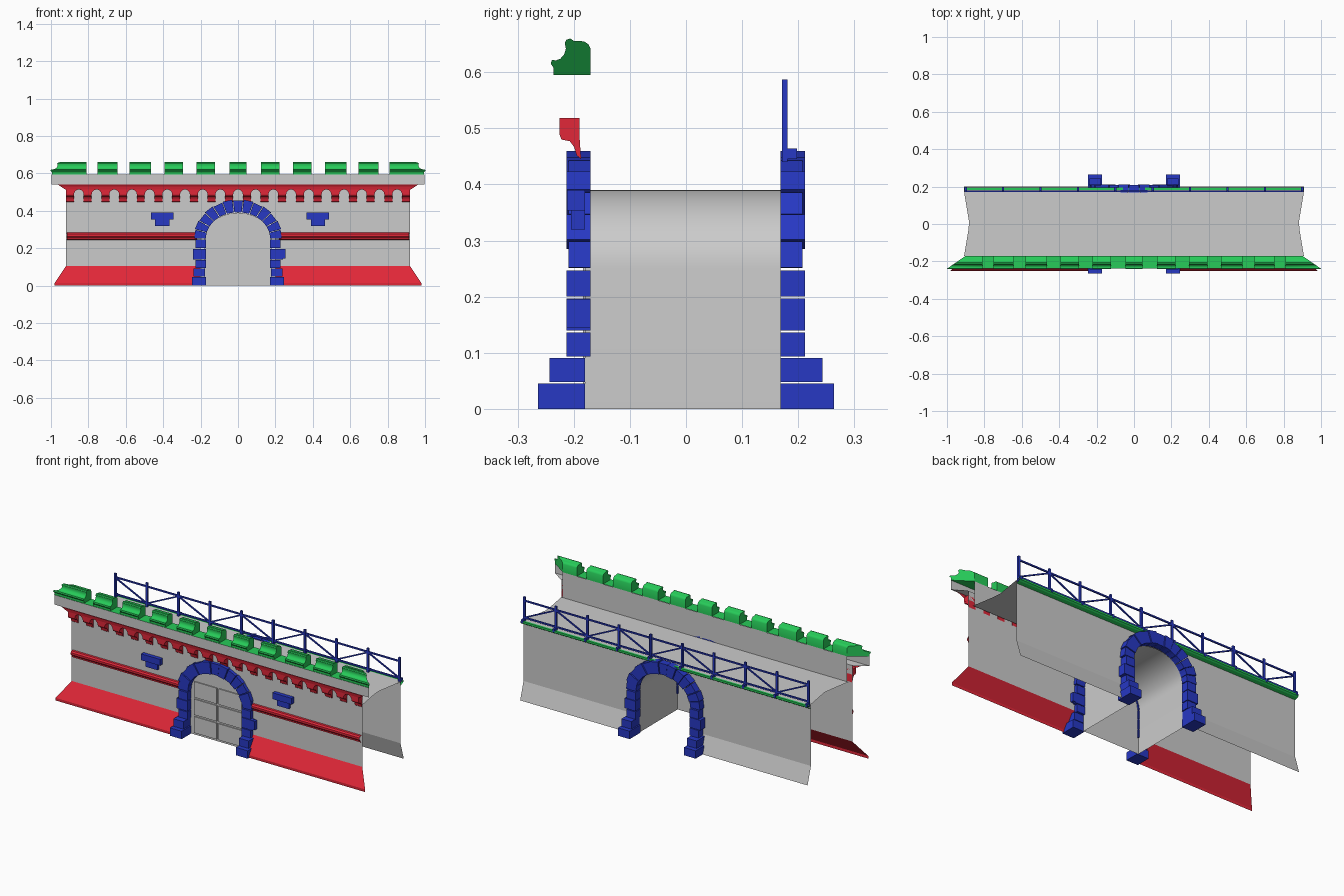
import bpy, bmesh
from math import sin, cos, pi
from mathutils import Vector

if "Cube" in bpy.data.objects:
    bpy.data.objects.remove(bpy.data.objects["Cube"])

COLORS = {"red": (0.75, 0.02, 0.04, 1), "green": (0.02, 0.6, 0.1, 1), "blue": (0.02, 0.04, 0.55, 1)}
MATS = {}
for key, col in COLORS.items():
    MATS[key] = bpy.data.materials.new(key + "_paint")
    MATS[key].diffuse_color = col


class Part:
    """Collects several pieces into one named mesh."""
    def __init__(self, name, color=None):
        self.name, self.color, self.bm = name, color, bmesh.new()

    def face(self, pts):
        self.bm.faces.new([self.bm.verts.new(p) for p in pts])

    def loft(self, a, b, closed=True):
        va = [self.bm.verts.new(p) for p in a]
        vb = [self.bm.verts.new(p) for p in b]
        n = len(a)
        for i in range(n if closed else n - 1):
            j = (i + 1) % n
            self.bm.faces.new((va[i], va[j], vb[j], vb[i]))
        if closed:
            self.bm.faces.new(va)
            self.bm.faces.new(vb[::-1])

    def along_x(self, prof, xa, xb, closed=True):
        """Sweep a (y, z) profile; ends may be numbers or functions of (y, z) for mitres."""
        fa = xa if callable(xa) else lambda y, z: xa
        fb = xb if callable(xb) else lambda y, z: xb
        self.loft([(fa(y, z), y, z) for y, z in prof], [(fb(y, z), y, z) for y, z in prof], closed)

    def along_y(self, prof, ya, yb, closed=True):
        self.loft([(x, ya, z) for x, z in prof], [(x, yb, z) for x, z in prof], closed)

    def box(self, x0, x1, y0, y1, z0, z1):
        self.along_y([(x0, z0), (x1, z0), (x1, z1), (x0, z1)], y0, y1)

    def bar(self, a, b, w):
        """Square bar between two points in the railing plane."""
        a, b = Vector(a), Vector(b)
        s = Vector((0, 1, 0)).cross((b - a).normalized()) * w / 2
        t = Vector((0, w / 2, 0))
        ring = [s + t, s - t, -s - t, -s + t]
        self.loft([a + r for r in ring], [b + r for r in ring])

    def done(self, smooth=False):
        bmesh.ops.recalc_face_normals(self.bm, faces=self.bm.faces)
        me = bpy.data.meshes.new(self.name)
        self.bm.to_mesh(me)
        self.bm.free()
        ob = bpy.data.objects.new(self.name, me)
        bpy.context.collection.objects.link(ob)
        if self.color:
            me.materials.append(MATS[self.color])
        if smooth:
            bpy.context.view_layer.objects.active = ob
            ob.select_set(True)
            bpy.ops.object.shade_smooth_by_angle(angle=0.6)
            ob.select_set(False)


def arch(rx, rz, cz, z0, n=20):
    """Arched opening outline in (x, z), left foot to right foot."""
    return [(-rx, z0)] + [(-rx * cos(pi * i / n), cz + rz * sin(pi * i / n)) for i in range(n + 1)] + [(rx, z0)]


# front and back walls, pierced by the gateway
def wall(name, y, z0, z1, half):
    p = Part(name)
    pts = [(-half, z0)] + arch(0.2, 0.165, 0.25, z0) + [(half, z0), (half, z1), (-half, z1)]
    p.face([(x, y, z) for x, z in pts])
    return p

wall("front_wall", -0.19, 0.105, 0.54, 0.92).done()
back = wall("back_wall", 0.17, 0.1, 0.45, 0.91)
base = Part("front_sloped_base", "red")
course = Part("string_course", "red")
bead = [(-0.19, 0.245), (-0.2, 0.248), (-0.2, 0.256), (-0.207, 0.264), (-0.207, 0.275), (-0.2, 0.283), (-0.19, 0.285)]
for s in (-1, 1):
    back.along_x([(0.17, 0.1), (0.2, 0.0)], s * 0.2, s * 0.91, False)
    base.along_x([(-0.19, 0.105), (-0.25, 0.015), (-0.25, 0)], s * 0.2,
                 lambda y, z: s * (0.92 + (-0.19 - y)), False)
    course.along_x(bead, s * 0.22, s * 0.915, False)
back.done()
base.done()
course.done(True)

# walkway with slightly hollowed ends
deck = Part("walkway")
ys = [-0.17 + 0.36 * i / 8 for i in range(9)]
ex = lambda y: 0.88 + 0.03 * min(1, abs(y) / 0.18)
deck.face([(ex(y), y, 0.45) for y in ys] + [(-ex(y), y, 0.45) for y in reversed(ys)])
deck.done()

# parapet shell, mitred at both ends
mitre = lambda y, z: 0.9 + (-0.17 - y) * 1.45
unmitre = lambda y, z: -mitre(y, z)
par = Part("parapet")
par.along_x([(-0.17, 0.45), (-0.17, 0.595)], unmitre, mitre, False)
par.along_x([(-0.237, 0.595), (-0.237, 0.54), (-0.19, 0.54)], unmitre, mitre, False)
par.done()

# coping and merlons
cope = Part("parapet_coping", "green")
cope.along_x([(-0.17, 0.596), (-0.239, 0.596)], unmitre, mitre, False)
cope.done()
mer_prof = [(-0.17, 0.595), (-0.17, 0.642), (-0.174, 0.65), (-0.182, 0.655), (-0.2, 0.656), (-0.206, 0.66),
            (-0.213, 0.658), (-0.216, 0.652), (-0.214, 0.642), (-0.217, 0.632), (-0.224, 0.624), (-0.232, 0.621),
            (-0.239, 0.622), (-0.241, 0.615), (-0.236, 0.608), (-0.236, 0.595)]
mer = Part("merlons", "green")
for c, w in ((0, 0.09), (0.172, 0.098), (0.344, 0.098), (0.523, 0.115), (0.697, 0.107)):
    for s in ((-1, 1) if c else (1,)):
        mer.along_x(mer_prof, s * c - w / 2, s * c + w / 2)
mer.along_x(mer_prof, 0.81, mitre)
mer.along_x(mer_prof, unmitre, -0.81)
mer.done(True)

# arched corbel table
N, W = 19, 0.92
pitch, r, zs = (2 * W - 0.044) / N, 0.026, 0.488
outline = [(W, 0.518), (-W, 0.518), (-W, zs)]
corb = Part("corbel_table", "red")
leg = [(-0.225, zs), (-0.19, zs), (-0.187, 0.445), (-0.195, 0.452), (-0.199, 0.466), (-0.207, 0.477), (-0.222, 0.48)]
for i in range(N + 1):
    c = -W + 0.022 + pitch * i
    lo, hi = max(-W, c - pitch / 2 + r), min(W, c + pitch / 2 - r)
    corb.along_x(leg, lo, hi)
    if i < N:
        m = c + pitch / 2
        outline += [(m - r * cos(pi * k / 8), zs + r * sin(pi * k / 8)) for k in range(9)]
outline.append((W, zs))
corb.along_y(outline, -0.225, -0.19)
flare = lambda y, z: 0.925 + (z - 0.515) * 1.5
corb.along_x([(-0.225, 0.515), (-0.228, 0.53), (-0.234, 0.54)], lambda y, z: -flare(y, z), flare, False)
corb.done()

# gate tunnel
tun = Part("gate_tunnel")
tun.along_y(arch(0.178, 0.14, 0.25, 0, 24), -0.18, 0.168, False)
tun.done(True)

# double doors with raised panels
door = Part("gate_doors")
door.face([(x, -0.178, z) for x, z in arch(0.178, 0.14, 0.25, 0)])
for s in (-1, 1):
    for z0, z1 in ((0.012, 0.105), (0.115, 0.205), (0.215, 0.305)):
        a, b = sorted((s * 0.006, s * 0.15))
        door.box(a, b, -0.184, -0.178, z0, z1)
door.done()

# stone surrounds, front and back
def surround(name, side):
    p = Part(name, "blue")
    inner, outer = (-0.17, -0.213) if side < 0 else (0.168, 0.212)
    for s in (-1, 1):
        def block(x0, x1, yo, z0, z1):
            a, b = sorted((s * x0, s * x1))
            c, d = sorted((inner + side * (0.01 if side < 0 and z0 < 0.09 else 0), side * yo))
            p.box(a, b, c, d, z0, z1)
        block(0.172, 0.246, 0.264, 0, 0.045)
        block(0.176, 0.238, 0.243, 0.048, 0.091)
        for k, (z0, z1) in enumerate(((0.093, 0.136), (0.14, 0.197), (0.2, 0.247))):
            block(0.172, 0.228 + 0.012 * (k % 2), abs(outer), z0, z1)
    if side < 0:
        p.box(0.236, 0.254, -0.213, -0.17, 0.145, 0.195)
    n = 13
    for i in range(n):
        a0, a1 = pi * i / n + 0.008, pi * (i + 1) / n - 0.008
        k = 0.004 * (i % 2)
        pts = [(0.172 * cos(a), 0.25 + 0.142 * sin(a)) for a in (a0, (a0 + a1) / 2, a1)]
        pts += [((0.234 + k) * cos(a), 0.25 + (0.207 + k) * sin(a)) for a in (a1, a0)]
        p.along_y(pts, inner, outer - side * 0.004 * (1 - i % 2))
    p.done()

surround("front_gate_surround", -1)
surround("back_gate_surround", 1)

# stone brackets beside the gate
br = Part("wall_brackets", "blue")
for c in (-0.405, 0.427):
    br.box(c - 0.06, c + 0.06, -0.212, -0.18, 0.354, 0.39)
    br.box(c - 0.038, c + 0.038, -0.205, -0.18, 0.32, 0.354)
br.done()

# back edge moulding
edge = Part("back_edge_moulding", "green")
edge.along_x([(0.17, 0.43), (0.188, 0.436), (0.196, 0.442), (0.196, 0.453), (0.183, 0.453)], -0.91, 0.91, False)
edge.done()

# railing with posts and zigzag braces
rail = Part("railing", "blue")
y, bays = 0.176, 9
xs = [-0.9 + 1.8 * i / bays for i in range(bays + 1)]
for i, x in enumerate(xs):
    rail.box(x - 0.006, x + 0.006, y - 0.005, y + 0.005, 0.44, 0.587)
    rail.box(x - 0.006, x + 0.006, y, 0.198, 0.445, 0.464)
    if i < bays:
        za, zb = (0.562, 0.468) if i % 2 == 0 else (0.468, 0.562)
        rail.bar((x, y, za), (xs[i + 1], y, zb), 0.007)
for z in (0.468, 0.565):
    rail.bar((-0.9, y, z), (0.9, y, z), 0.008)
rail.done()

for m in bpy.data.materials:
    if m.users and not m.is_grease_pencil:
        m.use_nodes = True
        m.node_tree.nodes["Principled BSDF"].inputs["Base Color"].default_value = m.diffuse_color
